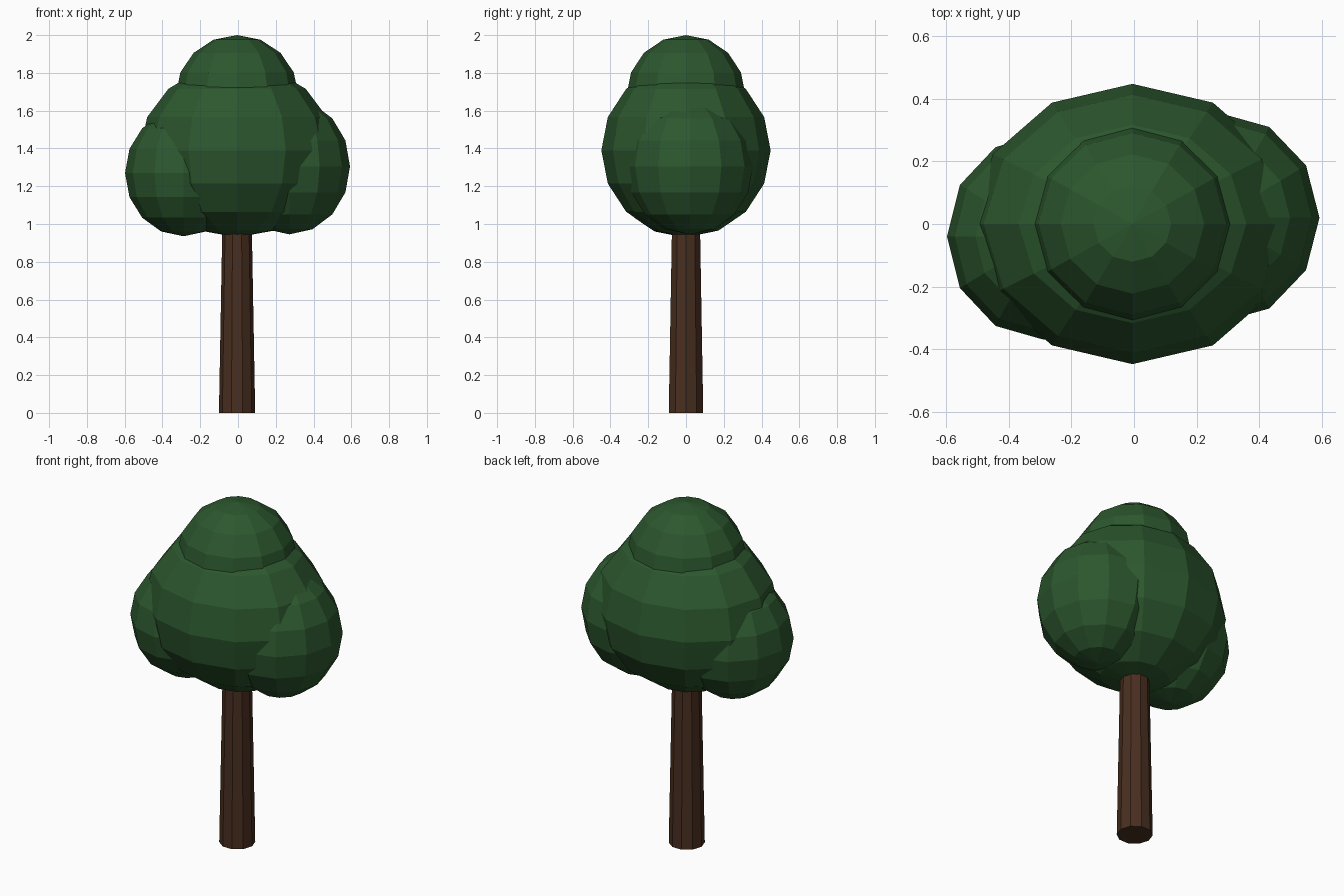
import bpy
from math import pi

if "Cube" in bpy.data.objects:
    bpy.data.objects.remove(bpy.data.objects["Cube"])


def material(name, rgb):
    mat = bpy.data.materials.new(name)
    mat.diffuse_color = (*rgb, 1)
    mat.use_nodes = True
    mat.node_tree.nodes["Principled BSDF"].inputs["Base Color"].default_value = mat.diffuse_color
    return mat


leaf = material("leaf_green", (0.025, 0.095, 0.027))
bark = material("bark_brown", (0.066, 0.028, 0.014))


def finish(name, mat):
    obj = bpy.context.object
    obj.name = name
    obj.data.materials.append(mat)
    bpy.ops.object.shade_flat()
    return obj


def leaf_clump(name, centre, radii):
    """Low-poly ellipsoid of foliage."""
    bpy.ops.mesh.primitive_uv_sphere_add(segments=12, ring_count=8, radius=1, location=centre)
    bpy.context.object.scale = radii
    bpy.ops.object.transform_apply(location=False, rotation=False, scale=True)
    return finish(name, leaf)


# Tapered ten-sided trunk, with its top hidden in the foliage
HEIGHT = 1.1
bpy.ops.mesh.primitive_cone_add(vertices=10, radius1=0.096, radius2=0.076, depth=HEIGHT,
                                location=(-0.005, 0, HEIGHT / 2), rotation=(0, 0, pi / 2))
finish("trunk", bark)

# Foliage: large middle, crown on top, a lobe on each side
leaf_clump("canopy_middle", (-0.005, 0, 1.39), (0.515, 0.448, 0.46))
leaf_clump("canopy_crown", (-0.005, 0, 1.68), (0.325, 0.315, 0.32))
leaf_clump("canopy_left_lobe", (-0.288, -0.04, 1.27), (0.31, 0.33, 0.335))
leaf_clump("canopy_right_lobe", (0.272, 0.02, 1.305), (0.321, 0.335, 0.36))
